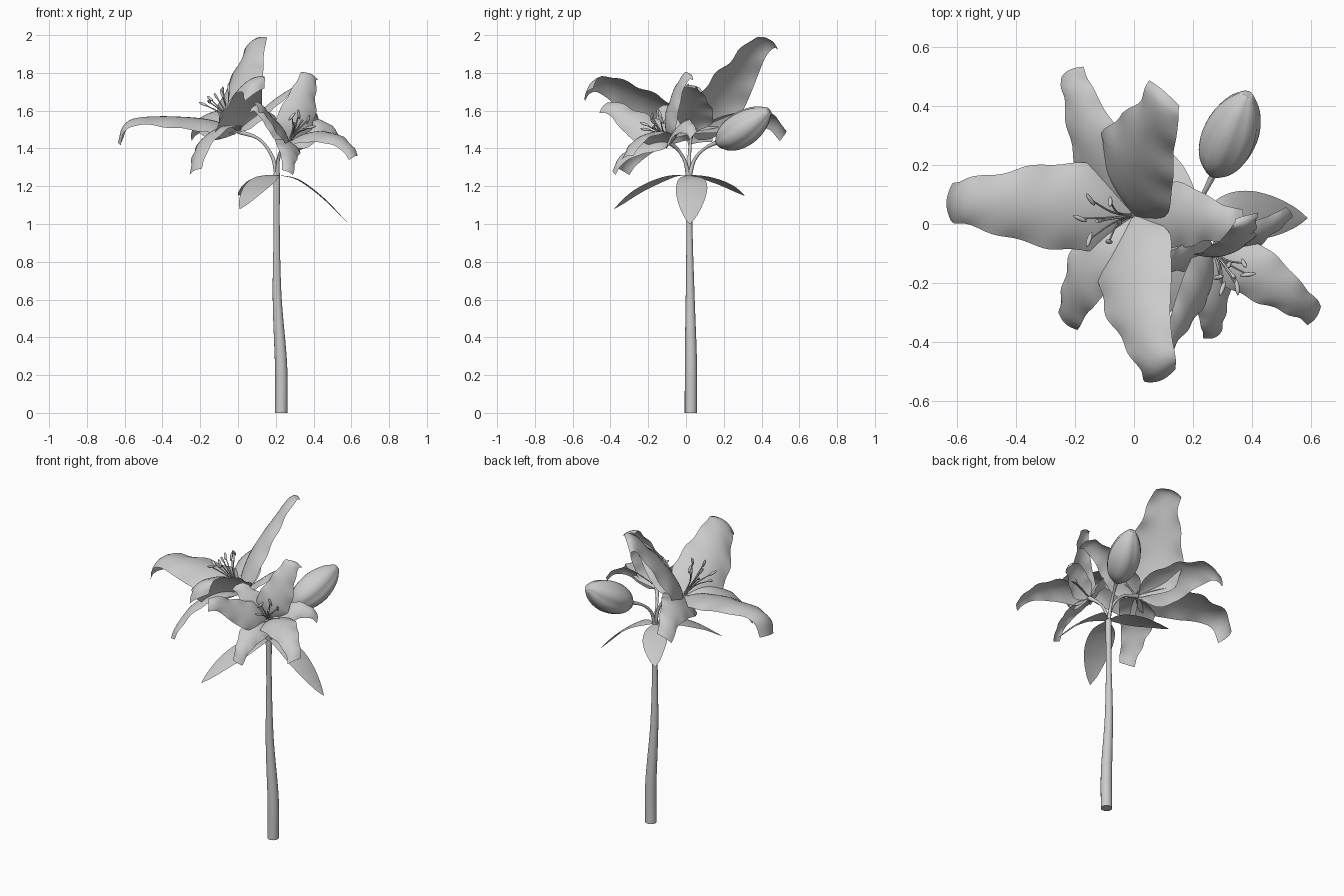
import bpy, bmesh, math
from mathutils import Vector as V

if "Cube" in bpy.data.objects:
    bpy.data.objects.remove(bpy.data.objects["Cube"])

mat = bpy.data.materials.new("pale grey")
mat.diffuse_color = (0.6, 0.6, 0.6, 1)
mat.use_nodes = True
mat.node_tree.nodes["Principled BSDF"].inputs["Base Color"].default_value = mat.diffuse_color


def raw(p, n, t):
    i = min(int(t * n), n - 1)
    f = t * n - i
    a, b, c, d = p[i:i + 4]
    return 0.5 * (2 * b + (c - a) * f + (2 * a - 5 * b + 4 * c - d) * f * f
                  + (3 * b - a - 3 * c + d) * f ** 3)


def path(pts, steps):
    """Evenly spaced points and tangents on a Catmull-Rom curve."""
    p = [V(q) for q in pts]
    p = [2 * p[0] - p[1]] + p + [2 * p[-1] - p[-2]]
    fine = [raw(p, len(pts) - 1, i / 300) for i in range(301)]
    dist = [0]
    for a, b in zip(fine, fine[1:]):
        dist.append(dist[-1] + (b - a).length)
    out, k = [], 0
    for i in range(steps + 1):
        while k < 300 and dist[k] < dist[-1] * i / steps - 1e-9:
            k += 1
        d = (fine[min(300, k + 4)] - fine[max(0, k - 4)]).normalized()
        out.append((i / steps, fine[k], d))
    return out


def curve(keys, t):
    """Smooth value through (position, value) keys."""
    n = len(keys)

    def slope(i):
        a, b = keys[max(0, i - 1)], keys[min(n - 1, i + 1)]
        return (b[1] - a[1]) / (b[0] - a[0])
    for i in range(n - 1):
        (a, x), (b, y) = keys[i], keys[i + 1]
        if t <= b:
            h = b - a
            f = (t - a) / h
            return (x * (1 + 2 * f) * (1 - f) ** 2 + y * f * f * (3 - 2 * f)
                    + h * slope(i) * f * (1 - f) ** 2 - h * slope(i + 1) * f * f * (1 - f))
    return keys[-1][1]


def finish(name, rows, closed=False, caps=False):
    """Skin a grid of points as one smooth object."""
    bm = bmesh.new()
    g = [[bm.verts.new(p) for p in r] for r in rows]
    m = len(g[0])
    for r, s in zip(g, g[1:]):
        for j in range(m if closed else m - 1):
            k = (j + 1) % m
            bm.faces.new((r[j], r[k], s[k], s[j]))
    if caps:
        bm.faces.new(g[0][::-1])
        bm.faces.new(g[-1])
    me = bpy.data.meshes.new(name)
    bm.to_mesh(me)
    bm.free()
    me.materials.append(mat)
    ob = bpy.data.objects.new(name, me)
    bpy.context.collection.objects.link(ob)
    bpy.context.view_layer.objects.active = ob
    ob.select_set(True)
    bpy.ops.object.shade_smooth_by_angle(angle=math.radians(50))
    ob.select_set(False)


PETAL = [(0, .14), (.13, .84), (.27, 1), (.5, .88), (.7, .64), (.87, .5), (1, .42)]
LEAF = [(0, .12), (.2, .8), (.42, 1), (.65, .82), (.87, .42), (1, .02)]


def blade(name, pts, half, axis, prof, cup, ruffle):
    """Petal or leaf: a curved sheet along a centreline."""
    side = (V(pts[-1]) - V(pts[0])).cross(V(axis)).normalized()
    rows = []
    for t, c, d in path(pts, 28):
        n = side.cross(d).normalized()
        w = half * curve(prof, t)
        row = []
        for j in range(11):
            u = j / 5 - 1
            wave = ruffle * math.sin(t * 24 + u * 2) * u * u * min(1, 3 * t, 4 - 3.6 * t)
            row.append(c + side * u * (w + wave * .8)
                       + n * (cup * w * (u * u - .3) + wave * .7))
        rows.append(row)
    finish(name, rows)


def tube(name, pts, radii, n=10, steps=16, lobes=0.0):
    """Round tube along a path, radius from keys; lobes gives creased sides."""
    rows = []
    for t, c, d in path(pts, steps):
        a = d.cross(V((0.31, -0.9, 0.2))).normalized()
        b = d.cross(a)
        r = curve(radii, t)
        row = []
        for j in range(n):
            th = 2 * math.pi * j / n
            q = r * (1 - lobes + lobes * abs(math.sin(3 * th)) ** .6)
            row.append(c + a * q * math.cos(th) + b * q * math.sin(th))
        rows.append(row)
    finish(name, rows, True, True)


def flower(name, base, axis, petals, reach):
    axis = V(axis).normalized()
    for i, (half, *pts) in enumerate(petals):
        blade(f"{name}_petal_{i + 1}", [base] + pts, half, axis, PETAL, -.3, half * .045)
    # stamens with anthers around a central pistil
    a = axis.cross(V((0, 0, 1))).normalized()
    b = axis.cross(a)
    o = V(base)
    for i in range(6):
        th = i * math.pi / 3 + .3
        out = a * math.cos(th) + b * math.sin(th)
        tip = o + axis * reach + out * reach * .36
        tube(f"{name}_filament_{i + 1}",
             [o, o + axis * reach * .55 + out * reach * .1, tip], [(0, .004), (1, .003)], 6, 8)
        along = (axis * .6 + a * math.sin(th * 2) * .8 + out * .4).normalized() * .027
        tube(f"{name}_anther_{i + 1}", [tip - along, tip, tip + along],
             [(0, .002), (.25, .007), (.75, .007), (1, .002)], 8, 8)
    tube(f"{name}_pistil", [o, o + axis * reach * .6, o + axis * reach * 1.08],
         [(0, .008), (.2, .005), (.85, .004), (.95, .008), (1, .006)], 8, 12)


# main stem
tube("stem", [(.228, .026, 0), (.228, .026, .25), (.207, .022, .62), (.205, .018, 1), (.205, .015, 1.27)],
     [(0, .033), (.22, .032), (.5, .023), (.78, .016), (1, .018)], 16, 30)

# leaf whorl
leaves = [
    (.08, (.205, .01, 1.26), (.15, -.1, 1.25), (.08, -.25, 1.18), (.01, -.38, 1.08)),
    (.083, (.21, .015, 1.26), (.32, .03, 1.235), (.45, .027, 1.14), (.587, .02, 1.0)),
    (.07, (.205, .02, 1.26), (.145, .1, 1.25), (.075, .21, 1.21), (.0, .31, 1.15)),
]
for i, (half, *pts) in enumerate(leaves):
    blade(f"leaf_{i + 1}", pts, half, (0, 0, 1), LEAF, -.08, 0)

# flower stalks
B1, B2 = (0, .03, 1.49), (.265, -.085, 1.43)
stalk = [(0, .012), (.6, .008), (1, .013)]
tube("stalk_large", [(.205, .015, 1.25), (.18, .018, 1.36), (.11, .025, 1.45), B1], stalk)
tube("stalk_small", [(.207, .012, 1.25), (.212, -.005, 1.33), (.23, -.04, 1.39), B2], stalk)
tube("stalk_bud", [(.207, .018, 1.25), (.212, .045, 1.34), (.235, .1, 1.4), (.275, .18, 1.44)], stalk)

# large open flower
flower("large_flower", B1, (-.5, -.08, .8), [
    (.15, (-.14, .05, 1.535), (-.33, .06, 1.555), (-.52, .07, 1.555), (-.6, .075, 1.52), (-.63, .075, 1.43)),
    (.155, (-.015, -.15, 1.6), (.015, -.32, 1.7), (.06, -.44, 1.755), (.08, -.5, 1.74), (.09, -.525, 1.69)),
    (.17, (-.025, .12, 1.59), (-.005, .21, 1.72), (.04, .305, 1.85), (.075, .37, 1.94), (.09, .42, 1.975),
     (.1, .45, 1.965)),
    (.115, (-.08, .15, 1.53), (-.15, .3, 1.57), (-.2, .45, 1.55), (-.215, .52, 1.47)),
    (.11, (-.1, -.08, 1.5), (-.18, -.2, 1.44), (-.22, -.3, 1.34), (-.23, -.335, 1.28)),
    (.115, (.1, .03, 1.57), (.22, .02, 1.67), (.32, 0, 1.73), (.37, 0, 1.72)),
], .22)

# small open flower
flower("small_flower", B2, (.35, -.45, .55), [
    (.095, (.36, -.14, 1.47), (.44, -.19, 1.475), (.53, -.25, 1.45), (.59, -.29, 1.4), (.615, -.315, 1.355)),
    (.1, (.3, -.1, 1.53), (.335, -.08, 1.62), (.36, -.045, 1.72), (.38, 0, 1.79), (.385, .03, 1.785)),
    (.09, (.24, -.18, 1.49), (.185, -.29, 1.55), (.13, -.39, 1.62), (.1, -.44, 1.62)),
    (.075, (.27, -.17, 1.43), (.27, -.27, 1.4), (.27, -.35, 1.34), (.265, -.385, 1.275)),
    (.07, (.35, -.07, 1.47), (.43, -.03, 1.52), (.5, .015, 1.51), (.53, .04, 1.47)),
    (.075, (.22, -.1, 1.5), (.16, -.12, 1.57), (.1, -.13, 1.62), (.07, -.13, 1.61)),
], .16)

# closed bud
tube("bud", [(.268, .17, 1.425), (.33, .31, 1.51), (.385, .44, 1.6)],
     [(0, .025), (.1, .06), (.25, .085), (.45, .095), (.65, .087), (.85, .06), (1, .02)], 36, 24, .08)
